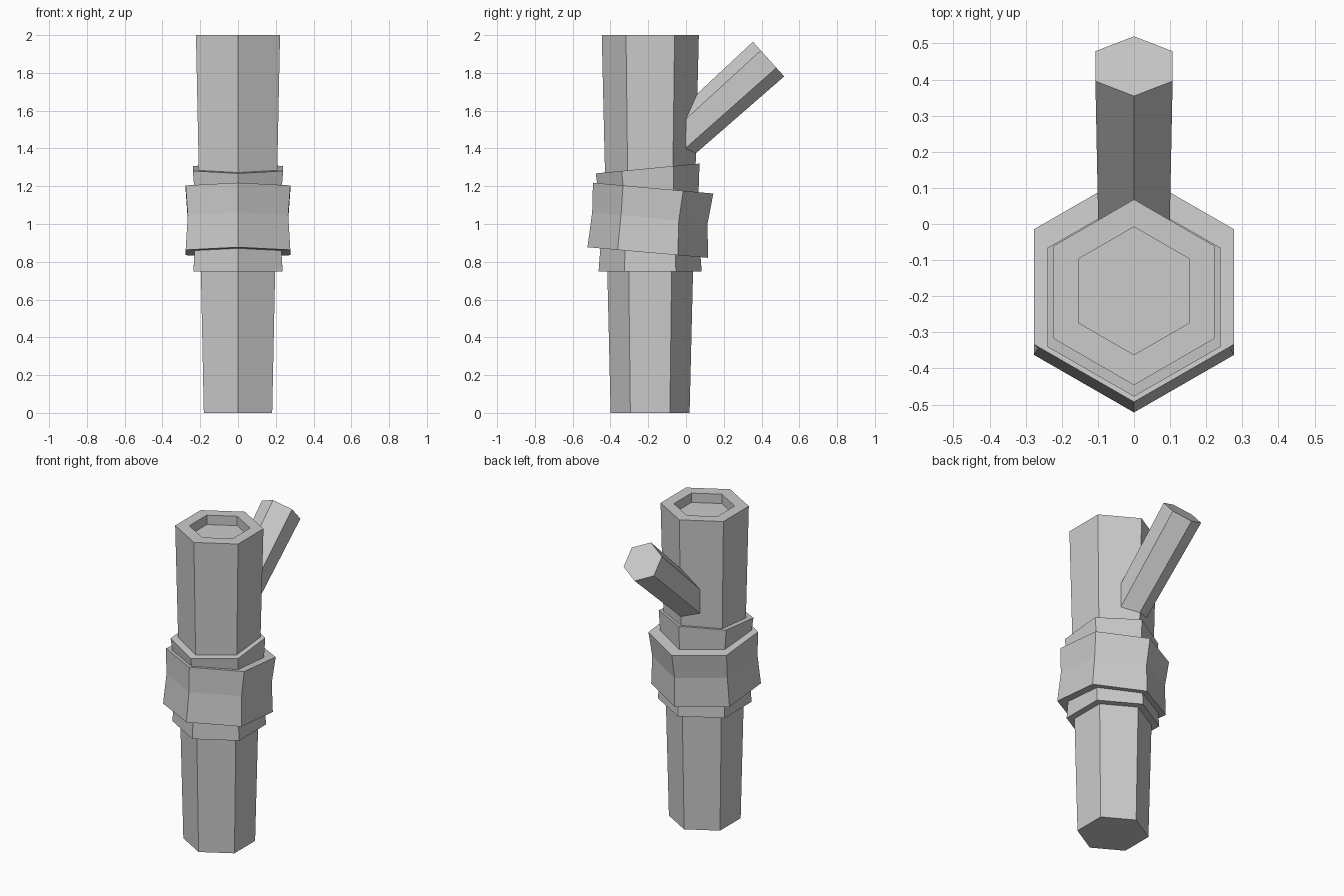
import bpy, bmesh, math
from mathutils import Vector

if "Cube" in bpy.data.objects:
    bpy.data.objects.remove(bpy.data.objects["Cube"])


def ring(bm, y, z, radius, slope=(1, 0)):
    """Hexagon with points in the x = 0 plane; slope is its local 'back' direction in (y, z)."""
    d = Vector((0, *slope)).normalized()
    verts = []
    for i in range(6):
        a = math.radians(90 + 60 * i)
        verts.append(bm.verts.new(
            Vector((radius * math.cos(a), y, z)) + d * radius * math.sin(a)))
    return verts


def loft(name, sections):
    """Closed hexagonal body through a list of (y, z, radius, slope) sections."""
    bm = bmesh.new()
    rings = [ring(bm, *s) for s in sections]
    for a, b in zip(rings, rings[1:]):
        for i in range(6):
            j = (i + 1) % 6
            bm.faces.new((a[i], a[j], b[j], b[i]))
    bm.faces.new(rings[0][::-1])
    bm.faces.new(rings[-1])
    bmesh.ops.recalc_face_normals(bm, faces=bm.faces[:])
    mesh = bpy.data.meshes.new(name)
    bm.to_mesh(mesh)
    bm.free()
    obj = bpy.data.objects.new(name, mesh)
    bpy.context.collection.objects.link(obj)
    return obj


# Tapered shaft with a shallow hexagonal recess in the top
loft("shaft", [
    (-0.19, 0.0, 0.209, (1, 0)),
    (-0.189, 2.0, 0.257, (1, 0)),
    (-0.185, 2.0, 0.177, (1, 0)),
    (-0.185, 1.94, 0.177, (1, 0)),
])

# Inner collar: flat underneath, tilted on top, slightly waisted
loft("inner_collar", [
    (-0.19, 0.748, 0.273, (1, 0)),
    (-0.19, 1.03, 0.252, (1, 0.04)),
    (-0.203, 1.294, 0.276, (1, 0.095)),
])

# Outer collar: wide waisted band tilted the other way
loft("outer_collar", [
    (-0.203, 0.849, 0.320, (1, -0.088)),
    (-0.191, 1.033, 0.307, (1, -0.095)),
    (-0.174, 1.19, 0.320, (1, -0.09)),
])

# Side branch rising from the back of the shaft
lean = math.radians(42)
across = (-math.sin(lean), math.cos(lean))
loft("side_branch", [
    (-0.19, 1.308, 0.109, across),
    (0.437, 1.873, 0.1235, across),
])
